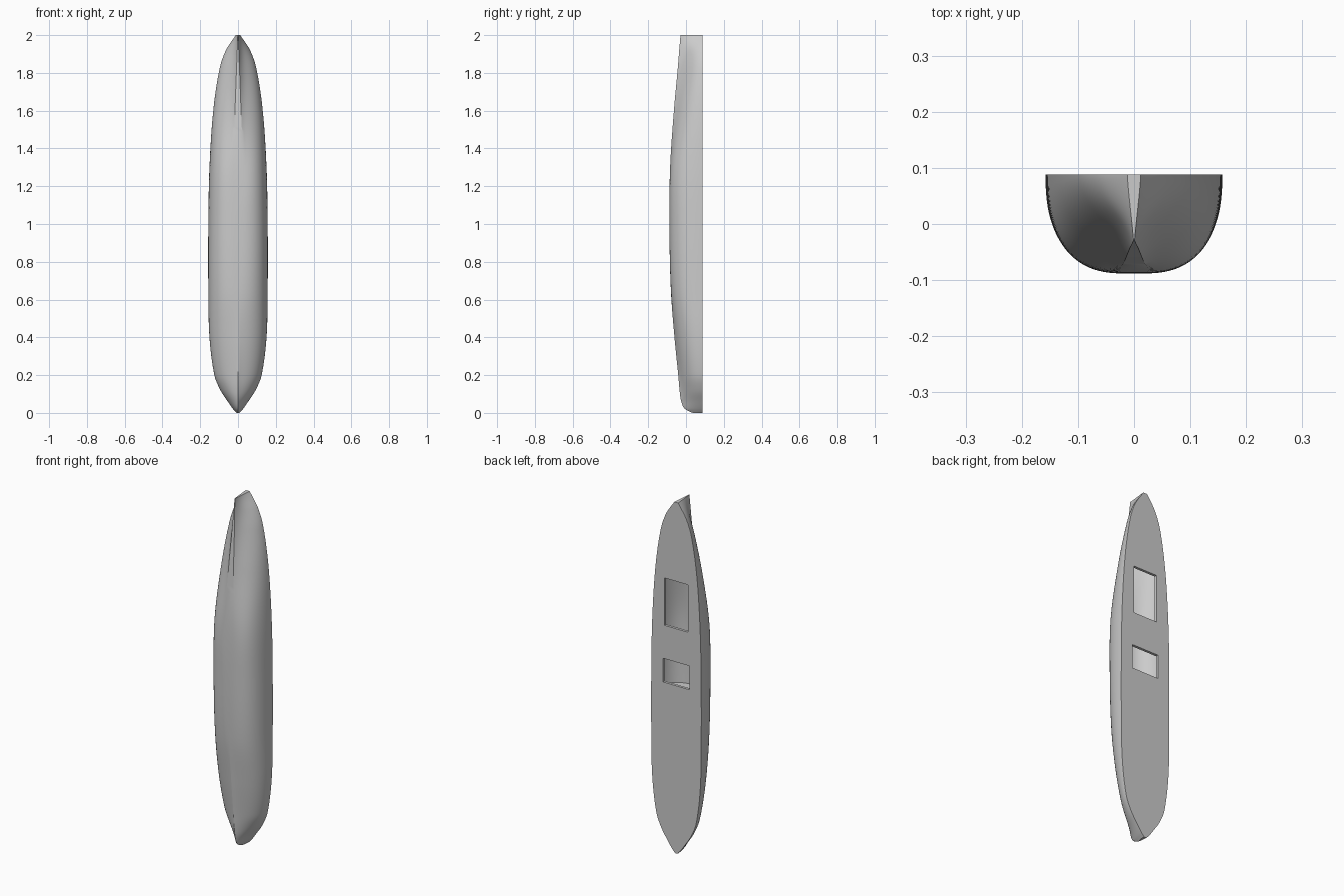
import bpy, bmesh, math

cube = bpy.data.objects.get("Cube")
if cube:
    bpy.data.objects.remove(cube, do_unlink=True)

DECK_Y = 0.088
RINGS, HALF = 110, 24

# Hull stations: height, half beam, keel y, roundness, bilge share, keel flat
STATIONS = [
    (0.00, 0.008, 0.035, 1.5, 0.90, 0.001),
    (0.02, 0.026, -0.005, 1.5, 0.90, 0.001),
    (0.06, 0.054, -0.025, 1.6, 0.88, 0.001),
    (0.12, 0.093, -0.034, 1.8, 0.86, 0.001),
    (0.20, 0.125, -0.041, 2.0, 0.87, 0.001),
    (0.40, 0.151, -0.061, 2.2, 0.93, 0.001),
    (0.65, 0.157, -0.080, 2.4, 1.00, 0.001),
    (1.00, 0.157, -0.088, 2.5, 1.00, 0.010),
    (1.30, 0.151, -0.084, 2.4, 0.98, 0.026),
    (1.60, 0.131, -0.064, 2.1, 0.82, 0.016),
    (1.82, 0.098, -0.044, 1.8, 0.68, 0.008),
    (1.92, 0.064, -0.036, 1.6, 0.65, 0.004),
    (2.00, 0.012, -0.029, 1.2, 0.80, 0.001),
]

paint = bpy.data.materials.new("plain grey")
paint.use_nodes = True
GREY = (0.6, 0.6, 0.6, 1)
paint.diffuse_color = GREY
paint.node_tree.nodes["Principled BSDF"].inputs["Base Color"].default_value = GREY


def slope(i, c):
    a, b = max(i - 1, 0), min(i + 1, len(STATIONS) - 1)
    return (STATIONS[b][c] - STATIONS[a][c]) / (STATIONS[b][0] - STATIONS[a][0])


def station(z):
    """Smoothly interpolate the hull stations at height z."""
    i = 0
    while i < len(STATIONS) - 2 and z > STATIONS[i + 1][0]:
        i += 1
    p, q = STATIONS[i], STATIONS[i + 1]
    h = q[0] - p[0]
    t = (z - p[0]) / h
    ease = t * t * (3 - 2 * t)
    return [p[c] + (q[c] - p[c]) * ease
            + h * t * (1 - t) * ((1 - t) * slope(i, c) - t * slope(i + 1, c))
            for c in range(1, 6)]


def section(z, scale=1.0):
    """Cross-section from the left deck edge round the keel to the right one."""
    beam, keel, power, share, flat = station(z)
    flat = max(flat, 0.0008)
    depth = DECK_Y - keel
    side = []
    for j in range(HALF + 1):
        a = math.pi / 2 * j / HALF
        c, s = max(math.cos(a), 0), math.sin(a)
        x = flat + (beam - flat) * c ** (2 / power)
        if j == HALF:
            x = flat
        fin = math.exp(-(x - flat) / (0.25 * beam)) * s
        d = depth * (share * s ** (2 / power) + (1 - share) * fin)
        side.append((x * scale, DECK_Y - d * scale, z))
    return side + [(-x, y, z) for x, y, z in reversed(side)]


def finish(name, bm, smooth=False):
    mesh = bpy.data.meshes.new(name)
    bm.to_mesh(mesh)
    bm.free()
    mesh.materials.append(paint)
    obj = bpy.data.objects.new(name, mesh)
    bpy.context.collection.objects.link(obj)
    if smooth:
        bpy.ops.object.select_all(action="DESELECT")
        obj.select_set(True)
        bpy.context.view_layer.objects.active = obj
        bpy.ops.object.shade_smooth_by_angle(angle=math.radians(25))
    return obj


# Hull shell, lofted with rings packed closer at both ends
heights = [1 - math.cos(math.pi * i / RINGS) for i in range(RINGS + 1)]
bm = bmesh.new()
rings = [[bm.verts.new(p) for p in section(z)] for z in heights]
for low, high in zip(rings, rings[1:]):
    for j in range(len(low) - 1):
        bm.faces.new((low[j], high[j], high[j + 1], low[j + 1]))
bm.faces.new(rings[0])
bm.faces.new(list(reversed(rings[-1])))
bmesh.ops.recalc_face_normals(bm, faces=bm.faces)
# An open shell: make sure its normals point away from the deck
bm.faces.ensure_lookup_table()
middle = min(bm.faces, key=lambda f: f.calc_center_median().y)
if middle.normal.y > 0:
    bmesh.ops.reverse_faces(bm, faces=bm.faces)
finish("hull", bm, smooth=True)

# Openings in the deck: half width, lower edge, upper edge
OPENINGS = {"fore_hatch": (0.074, 1.28, 1.55), "main_hatch": (0.083, 0.955, 1.09)}

# Flat deck, sliced along the opening edges, with the openings removed
bm = bmesh.new()
edge = [(station(z)[0], z) for z in heights]
outline = [(x, z) for x, z in edge] + [(-x, z) for x, z in reversed(edge)]
bm.faces.new([bm.verts.new((x, DECK_Y, z)) for x, z in outline])


def cut(point, normal):
    bmesh.ops.bisect_plane(bm, geom=bm.verts[:] + bm.edges[:] + bm.faces[:],
                           plane_co=point, plane_no=normal)


for half, low, high in OPENINGS.values():
    for z in (low, high):
        cut((0, 0, z), (0, 0, 1))
    for x in (-half, half):
        cut((x, 0, 0), (1, 0, 0))
gone = []
for f in bm.faces:
    c = f.calc_center_bounds()
    if any(abs(c.x) < half and low < c.z < high for half, low, high in OPENINGS.values()):
        gone.append(f)
bmesh.ops.delete(bm, geom=gone, context="FACES")
for f in bm.faces:
    f.normal_update()
    if f.normal.y < 0:
        f.normal_flip()
finish("deck", bm)

# Short walls lining each opening
for name, (half, low, high) in OPENINGS.items():
    bm = bmesh.new()
    corners = [(-half, low), (half, low), (half, high), (-half, high)]
    top = [bm.verts.new((x, DECK_Y, z)) for x, z in corners]
    base = [bm.verts.new((x, DECK_Y - 0.015, z)) for x, z in corners]
    for i in range(4):
        k = (i + 1) % 4
        bm.faces.new((top[i], top[k], base[k], base[i]))
    bm.normal_update()
    centre = (low + high) / 2
    for f in bm.faces:
        c = f.calc_center_median()
        if f.normal.x * c.x + f.normal.z * (c.z - centre) > 0:
            f.normal_flip()
    finish(name + "_lining", bm)

# Bulkhead across the hull below the main hatch
bm = bmesh.new()
wall = bm.faces.new([bm.verts.new(p) for p in section(0.89, 0.995)])
wall.normal_update()
if wall.normal.z < 0:
    wall.normal_flip()
finish("bulkhead", bm)
